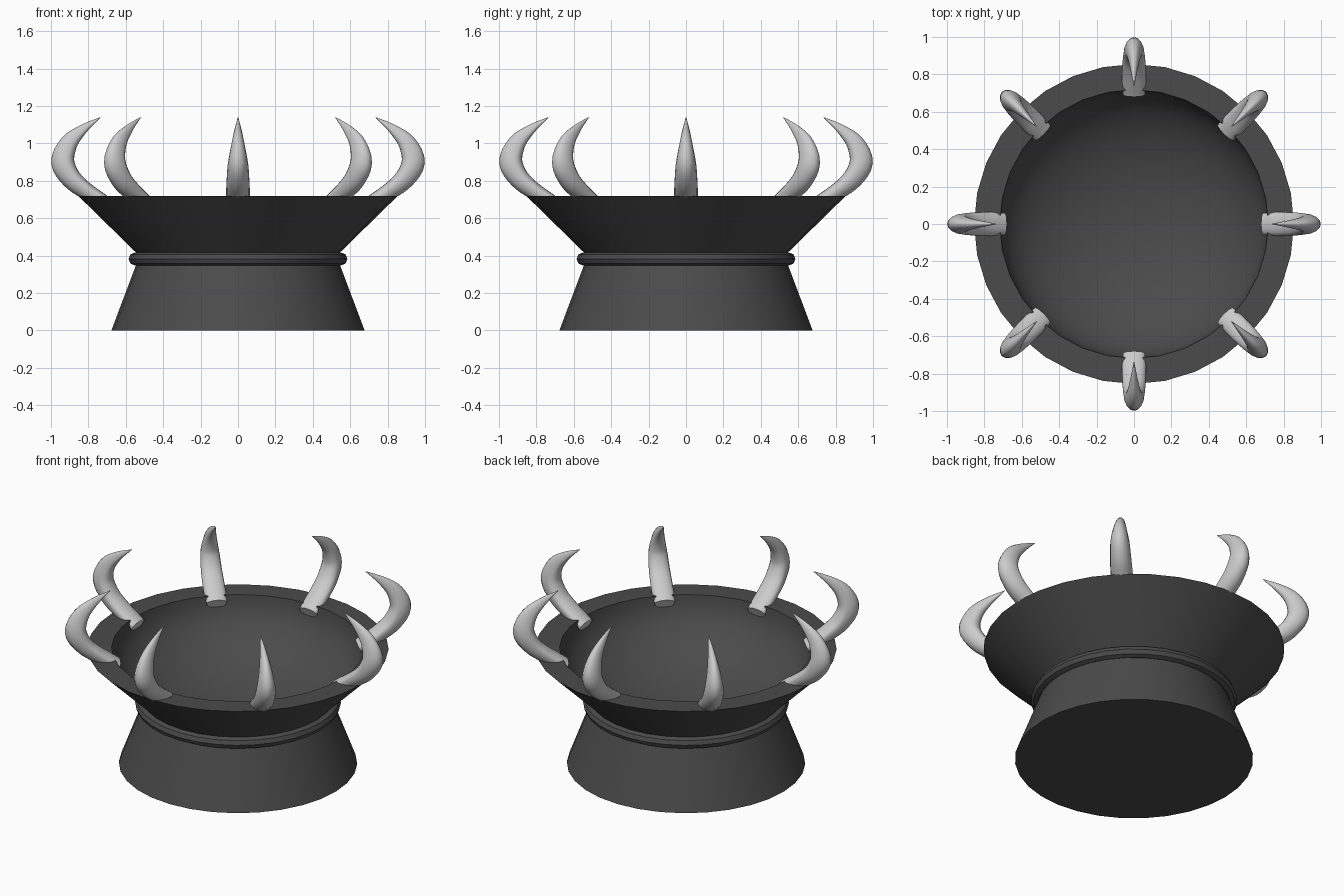
import bpy, math
from mathutils import Vector, Matrix

if "Cube" in bpy.data.objects:
    bpy.data.objects.remove(bpy.data.objects["Cube"])

SIDES = 32


def material(name, c):
    m = bpy.data.materials.new(name)
    m.diffuse_color = (c, c, c, 1)
    m.use_nodes = True
    m.node_tree.nodes["Principled BSDF"].inputs["Base Color"].default_value = m.diffuse_color
    return m


stone = material("dark_stone", 0.07)
horn_mat = material("pale_horn", 0.6)


def finish(name, verts, faces, mat, angle):
    me = bpy.data.meshes.new(name)
    me.from_pydata(verts, [], faces)
    me.materials.append(mat)
    ob = bpy.data.objects.new(name, me)
    bpy.context.collection.objects.link(ob)
    bpy.ops.object.select_all(action='DESELECT')
    ob.select_set(True)
    bpy.context.view_layer.objects.active = ob
    bpy.ops.object.mode_set(mode='EDIT')
    bpy.ops.mesh.select_all(action='SELECT')
    bpy.ops.mesh.normals_make_consistent(inside=False)
    bpy.ops.object.mode_set(mode='OBJECT')
    bpy.ops.object.shade_smooth_by_angle(angle=math.radians(angle))
    return ob


def skin(rings, closed=False):
    """Join equal-sized vertex rings with quads, capping open ends."""
    n, k = len(rings[0]), len(rings)
    verts = [v for r in rings for v in r]
    faces = []
    for i in range(k if closed else k - 1):
        a, b = i * n, (i + 1) % k * n
        faces += [(a + j, a + (j + 1) % n, b + (j + 1) % n, b + j) for j in range(n)]
    if not closed:
        faces += [tuple(range(n)), tuple(range((k - 1) * n, k * n))]
    return verts, faces


def lathe(name, profile, closed=False, angle=30):
    rings = [[(r * math.cos(2 * math.pi * j / SIDES), r * math.sin(2 * math.pi * j / SIDES), z)
              for j in range(SIDES)] for r, z in profile]
    return finish(name, *skin(rings, closed), stone, angle)


# Flared pedestal, open at the top under the bowl
lathe("pedestal", [(0.677, 0), (0.53, 0.39)])

# Collar between pedestal and bowl
lathe("collar_ring", [(0.55 + 0.035 * math.cos(math.pi * i / 4), 0.382 + 0.035 * math.sin(math.pi * i / 4))
                      for i in range(8)], closed=True)

# Bowl with flat rim and a deep rounded dish
DEPTH = 0.42
dish = []
for i in range(13):
    t = math.radians(89 * i / 12)
    dish.append((0.718 * math.cos(t), 0.72 - DEPTH * math.sin(t)))
bowl = lathe("bowl", [(0.518, 0.39), (0.855, 0.72)] + dish)
# remove the flat caps that would cover the dish
for name in ("bowl", "pedestal"):
    me = bpy.data.objects[name].data
    import bmesh
    bm = bmesh.new()
    bm.from_mesh(me)
    caps = [f for f in bm.faces if len(f.verts) > 4 and 0.38 < f.calc_center_median().z < 0.4]
    bmesh.ops.delete(bm, geom=caps, context='FACES')
    bm.to_mesh(me)
    bm.free()

# Horn path: radius, height, radial half width, tangential half width
path = [Vector(p) for p in [(0.695, 0.675, 0.035, 0.058), (0.745, 0.70, 0.043, 0.063),
                            (0.815, 0.747, 0.046, 0.063), (0.89, 0.81, 0.054, 0.06),
                            (0.937, 0.90, 0.062, 0.053), (0.905, 1.0, 0.048, 0.036),
                            (0.83, 1.075, 0.026, 0.019), (0.735, 1.14, 0.001, 0.001)]]


def spline(pts, steps):
    ext = [2 * pts[0] - pts[1]] + pts + [2 * pts[-1] - pts[-2]]
    out = []
    for i in range(1, len(pts)):
        a, b, c, d = ext[i - 1:i + 3]
        for s in range(steps):
            t = s / steps
            out.append(0.5 * (2 * b + (c - a) * t + (2 * a - 5 * b + 4 * c - d) * t * t
                              + (3 * b - a - 3 * c + d) * t ** 3))
    return out + [pts[-1]]


samples = spline(path, 4)
rings = []
for i, p in enumerate(samples):
    q0, q1 = samples[max(i - 1, 0)], samples[min(i + 1, len(samples) - 1)]
    tan = Vector((q1[0] - q0[0], q1[1] - q0[1])).normalized()
    ring = []
    for j in range(16):
        a = 2 * math.pi * j / 16
        # inner side of the horn is flatter than the outer side
        c = math.cos(a)
        u = p[2] * (-0.3 + (1.3 if c > 0 else 0.7) * c)
        ring.append((p[0] + u * tan.y, p[3] * math.sin(a), p[1] - u * tan.x))
    rings.append(ring)

# Eight horns around the rim
horn = finish("horn_1", *skin(rings), horn_mat, 40)
for k in range(1, 8):
    copy = horn.copy()
    copy.name = f"horn_{k + 1}"
    copy.matrix_world = Matrix.Rotation(k * math.pi / 4, 4, 'Z')
    bpy.context.collection.objects.link(copy)
